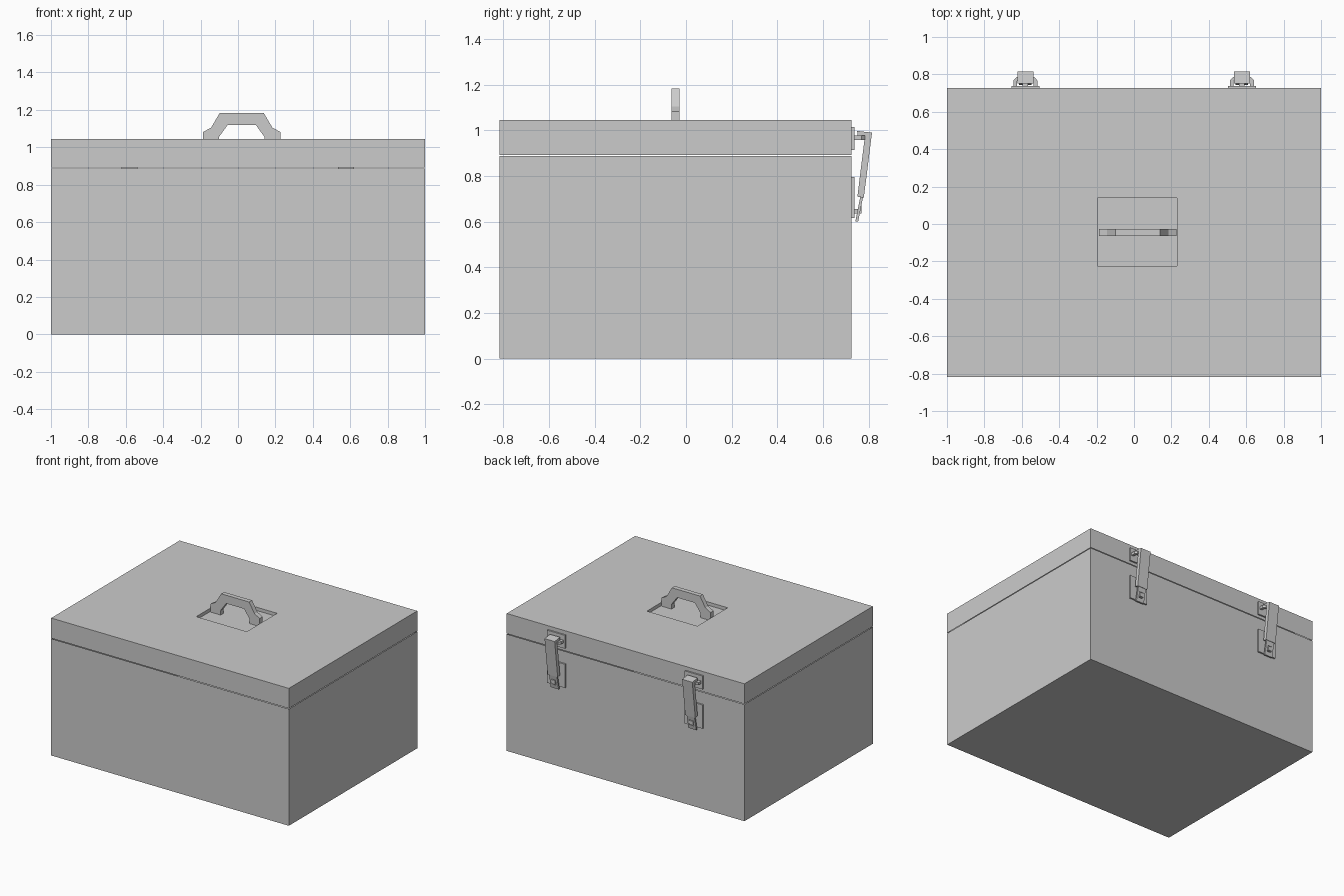
import bpy, bmesh
from mathutils import Vector

if "Cube" in bpy.data.objects:
    bpy.data.objects.remove(bpy.data.objects["Cube"])

steel = bpy.data.materials.new("grey_steel")
steel.diffuse_color = (0.6, 0.6, 0.6, 1)
steel.use_nodes = True
steel.node_tree.nodes["Principled BSDF"].inputs["Base Color"].default_value = steel.diffuse_color


def finish(bm, name):
    bmesh.ops.recalc_face_normals(bm, faces=bm.faces)
    mesh = bpy.data.meshes.new(name)
    bm.to_mesh(mesh)
    bm.free()
    mesh.materials.append(steel)
    obj = bpy.data.objects.new(name, mesh)
    bpy.context.collection.objects.link(obj)
    return obj


def add_box(bm, x, y, z):
    """Box from (min, max) ranges."""
    verts = bmesh.ops.create_cube(bm, size=1)["verts"]
    for v in verts:
        v.co = Vector([(r[0] + r[1]) / 2 + c * (r[1] - r[0]) for r, c in zip((x, y, z), v.co)])
    return list({f for v in verts for f in v.link_faces})


def box(name, x, y, z):
    bm = bmesh.new()
    add_box(bm, x, y, z)
    return finish(bm, name)


def shell(name, x, y, z, wall, open_sign):
    """Box hollowed from its top (+1) or bottom (-1) face."""
    bm = bmesh.new()
    faces = add_box(bm, x, y, z)
    bm.normal_update()
    rim = [f for f in faces if f.normal.z * open_sign > 0.9]
    bmesh.ops.inset_region(bm, faces=rim, thickness=wall)
    depth = (z[1] - z[0] - wall) * open_sign
    for v in rim[0].verts:
        v.co.z -= depth
    return finish(bm, name)


def prism(name, points, place, start, end):
    """Closed 2D profile extruded from start to end; place maps (a, b, depth) to xyz."""
    bm = bmesh.new()
    face = bm.faces.new([bm.verts.new(place(a, b, start)) for a, b in points])
    new = bmesh.ops.extrude_face_region(bm, geom=[face])["geom"]
    shift = Vector(place(0, 0, end)) - Vector(place(0, 0, start))
    bmesh.ops.translate(bm, vec=shift, verts=[g for g in new if isinstance(g, bmesh.types.BMVert)])
    return finish(bm, name)


# Chest body and lid, separated by a fine seam
X, Y, BACK = (-1, 1), (-0.817, 0.726), 0.726
shell("body", X, Y, (0, 0.888), 0.05, 1)
lid = shell("lid", X, Y, (0.892, 1.045), 0.05, -1)

# Shallow handle recess cut in the lid
cutter = box("recess_cutter", (-0.194, 0.231), (-0.224, 0.14), (1.02, 1.1))
cutter.hide_render = True
cutter.hide_viewport = True
cut = lid.modifiers.new("recess", "BOOLEAN")
cut.object = cutter
cut.solver = "EXACT"

# Carrying handle
half = [(0.207, 1.02), (0.207, 1.082), (0.164, 1.105), (0.118, 1.183),
        (0.075, 1.12), (0.122, 1.055), (0.122, 1.02)]
outer, inner = half[:4], half[4:]
right = [(0.02 + x, z) for x, z in outer]
left = [(0.02 - x, z) for x, z in reversed(outer)]
inner_left = [(0.02 - x, z) for x, z in reversed(inner)]
inner_right = [(0.02 + x, z) for x, z in inner]
prism("handle", right + left + inner_left + inner_right,
      lambda a, b, d: (a, d, b), -0.063, -0.028)

# Two draw latches on the back
for side, cx in (("left", -0.581), ("right", 0.577)):
    def span(w):
        return cx - w / 2, cx + w / 2

    def across(a, b, d):
        return d, a, b

    box(side + "_upper_plate", span(0.15), (BACK, 0.738), (0.915, 1.016))
    box(side + "_lower_plate", span(0.15), (BACK, 0.738), (0.616, 0.796))

    # Staple on the lid plate
    staple = [(-0.064, 0.736), (-0.064, 0.768), (-0.048, 0.785), (0.048, 0.785),
              (0.064, 0.768), (0.064, 0.736), (0.044, 0.736), (0.044, 0.765),
              (-0.044, 0.765), (-0.044, 0.736)]
    prism(side + "_staple", staple, lambda a, b, d: (cx + a, b, d), 0.957, 0.977)

    # Lever with a hooked top
    lever = [(0.75, 0.998), (0.815, 0.99), (0.779, 0.705), (0.751, 0.71),
             (0.783, 0.968), (0.752, 0.974)]
    prism(side + "_lever", lever, across, *span(0.085))

    # Slotted tongue below the lever
    def tongue(name, z0, z1, x0, x1):
        y0, y1 = [0.742 + (z - 0.6) * 0.2 for z in (z0, z1)]
        prism(side + name, [(y0, z0), (y0 + 0.012, z0), (y1 + 0.012, z1), (y1, z1)],
              across, cx + x0, cx + x1)

    tongue("_tongue_end", 0.6, 0.63, -0.033, 0.033)
    tongue("_tongue_top", 0.672, 0.72, -0.033, 0.033)
    tongue("_tongue_left_rail", 0.63, 0.672, -0.033, -0.017)
    tongue("_tongue_right_rail", 0.63, 0.672, 0.017, 0.033)

    # Catch that passes through the tongue, with an upturned tip
    catch = [(0.736, 0.637), (0.77, 0.637), (0.77, 0.668), (0.762, 0.668),
             (0.762, 0.655), (0.736, 0.655)]
    prism(side + "_catch", catch, across, *span(0.03))
